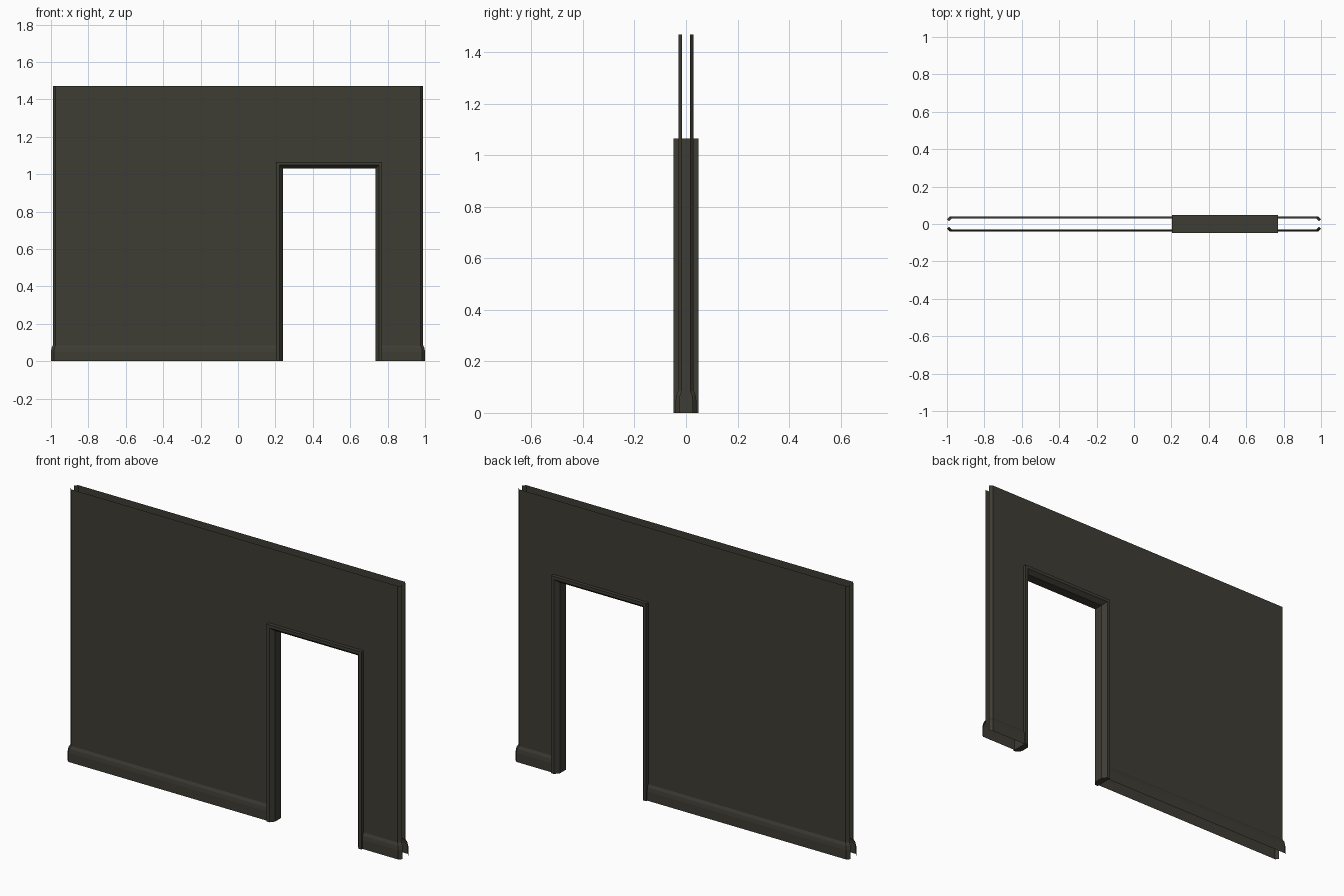
import bpy, bmesh

if "Cube" in bpy.data.objects:
    bpy.data.objects.remove(bpy.data.objects["Cube"])

paint = bpy.data.materials.new("dark olive grey")
paint.diffuse_color = (0.047, 0.045, 0.034, 1)
paint.use_nodes = True
paint.node_tree.nodes["Principled BSDF"].inputs["Base Color"].default_value = paint.diffuse_color


def finish(bm, name):
    bmesh.ops.recalc_face_normals(bm, faces=bm.faces)
    mesh = bpy.data.meshes.new(name)
    bm.to_mesh(mesh)
    bm.free()
    mesh.materials.append(paint)
    obj = bpy.data.objects.new(name, mesh)
    bpy.context.collection.objects.link(obj)
    return obj


# Door opening (inner edges) and width of the surrounding trim
LEFT, RIGHT, TOP, TRIM = 0.24, 0.735, 1.03, 0.036


def wall_panel(name, side):
    """Open wall skin with skirting profile, angled ends and a door gap."""
    rows = [(0.04, 0.0), (0.04, 0.05), (0.037, 0.07), (0.03, 0.085),
            (0.03, TOP + 0.02), (0.03, 1.47)]          # depth, height
    bm = bmesh.new()
    grid = []
    for d, z in rows:
        end = 0.96 + d
        plan = [(-end, d - 0.015), (-end + 0.015, d), (LEFT - 0.02, d),
                (RIGHT + 0.02, d), (end - 0.015, d), (end, d - 0.015)]
        grid.append([bm.verts.new((x, side * y, z)) for x, y in plan])
    for r in range(len(rows) - 1):
        for c in range(5):
            if c == 2 and r < 4:                       # doorway
                continue
            quad = [grid[r][c], grid[r][c + 1], grid[r + 1][c + 1], grid[r + 1][c]]
            bm.faces.new(quad if side < 0 else quad[::-1])
    mesh = bpy.data.meshes.new(name)
    bm.to_mesh(mesh)
    bm.free()
    mesh.materials.append(paint)
    bpy.context.collection.objects.link(bpy.data.objects.new(name, mesh))


wall_panel("front_wall_panel", -1)
wall_panel("back_wall_panel", 1)

# Door frame: bevelled profile swept up, across and down with mitred corners
half = [(0.0, 0.026), (0.019, 0.049), (TRIM, 0.049)]   # outward distance, depth
profile = [(u, -y) for u, y in half] + [(u, y) for u, y in reversed(half)]
bm = bmesh.new()
rings = []
for x, z, sx, sz in [(LEFT, 0, -1, 0), (LEFT, TOP, -1, 1),
                     (RIGHT, TOP, 1, 1), (RIGHT, 0, 1, 0)]:
    rings.append([bm.verts.new((x + sx * u, y, z + sz * u)) for u, y in profile])
n = len(profile)
for a, b in zip(rings, rings[1:]):
    for i in range(n):
        j = (i + 1) % n
        bm.faces.new((a[i], a[j], b[j], b[i]))
bm.faces.new(rings[0])
bm.faces.new(rings[-1])
finish(bm, "door_frame")
